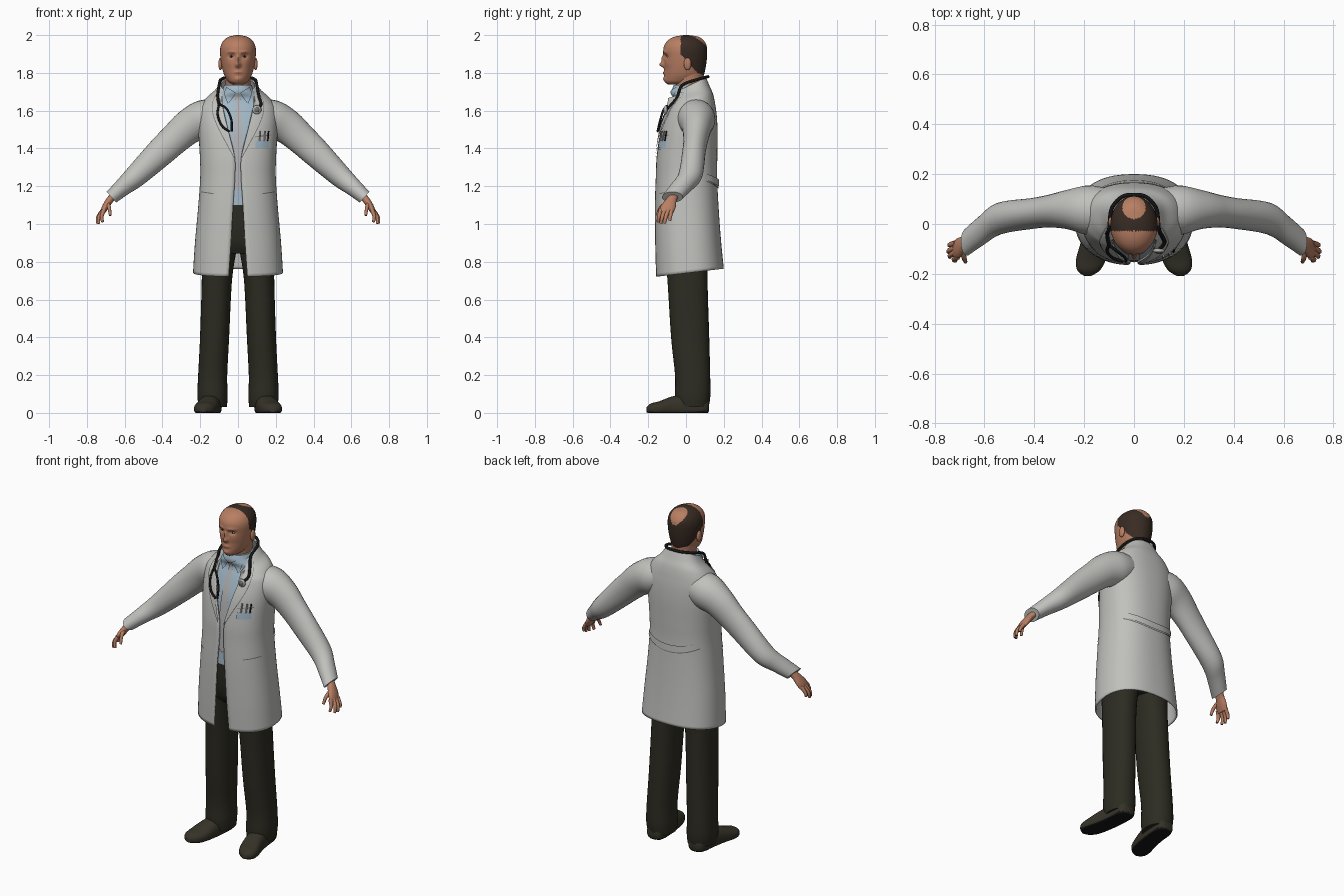
import bpy, bmesh, math
from mathutils import Vector
from mathutils.bvhtree import BVHTree

if "Cube" in bpy.data.objects:
    bpy.data.objects.remove(bpy.data.objects["Cube"])


def material(name, *rgb):
    m = bpy.data.materials.new(name)
    m.use_nodes = True
    m.diffuse_color = (*rgb, 1)
    m.node_tree.nodes["Principled BSDF"].inputs["Base Color"].default_value = (*rgb, 1)
    return m


SKIN = material("skin", .48, .21, .125)
HAIR = material("dark brown hair", .04, .024, .017)
COAT = material("off white cloth", .53, .53, .51)
PANTS = material("dark olive cloth", .026, .025, .016)
SHIRT = material("light blue cloth", .36, .48, .57)
TIE = material("silver grey", .44, .44, .45)
SHOE = material("dark leather", .036, .033, .021)
BLACK = material("black rubber", .008, .008, .008)
LIP = material("lip", .33, .12, .085)
SEAM = material("seam grey", .17, .17, .165)


def smooth(rows, k):
    """Catmull-Rom resampling of a list of tuples."""
    out, n = [], len(rows)
    for i in range(n - 1):
        p = [rows[max(0, min(n - 1, i + d))] for d in (-1, 0, 1, 2)]
        for s in range(k):
            t = s / k
            out.append(tuple(b + .5 * t * (c - a + t * (2 * a - 5 * b + 4 * c - d + t * (3 * (b - c) + d - a)))
                             for a, b, c, d in zip(*p)))
    return out + [tuple(rows[-1])]


def add(name, verts, faces, mat, mirror=False, angle=50):
    me = bpy.data.meshes.new(name)
    me.from_pydata(verts, [], faces)
    me.materials.append(mat)
    me.shade_smooth()
    me.set_sharp_from_angle(angle=math.radians(angle))
    ob = bpy.data.objects.new(name, me)
    bpy.context.collection.objects.link(ob)
    if mirror:
        ob.modifiers.new("mirror", 'MIRROR')
    return ob


def loft(name, rows, mat, u=(1, 0, 0), axis=None, seg=32, p=1.0, k=4, mirror=False, gap=False, warp=None):
    """Skin elliptical rings (x, y, z, half_u, half_v[, front gap])."""
    rows = smooth(rows, k)
    u, verts, n = Vector(u), [], len(rows)
    for i, r in enumerate(rows):
        c = Vector(r[:3])
        t = Vector(axis) if axis else (Vector(rows[min(i + 1, n - 1)][:3]) - Vector(rows[max(i - 1, 0)][:3]))
        v = t.cross(u).normalized()
        a0 = math.asin(min(.98, r[5] / r[3]) ** (1 / p)) if gap else 0
        for j in range(seg):
            a = a0 + (2 * math.pi - 2 * a0) * j / (seg - 1 if gap else seg)
            s, q = math.sin(a), math.cos(a)
            pt = c + u * r[3] * math.copysign(abs(s) ** p, s) - v * r[4] * math.copysign(abs(q) ** p, q)
            verts.append(warp(pt) if warp else pt)
    m = seg - 1 if gap else seg
    faces = [(i * seg + j, i * seg + (j + 1) % seg, (i + 1) * seg + (j + 1) % seg, (i + 1) * seg + j)
             for i in range(n - 1) for j in range(m)]
    if not gap:
        faces += [tuple(reversed(range(seg))), tuple(range((n - 1) * seg, n * seg))]
    return add(name, verts, faces, mat, mirror)


def surface(ob):
    """Return a function giving a point on the object's front (side -1) or back (+1)."""
    me = ob.data
    tree = BVHTree.FromPolygons([v.co for v in me.vertices], [tuple(f.vertices) for f in me.polygons])

    def at(x, z, off=.005, side=-1):
        hit = tree.ray_cast(Vector((x, side, z)), Vector((0, -side, 0)))[0]
        if hit is None or hit.y * side < 0:
            hit = tree.find_nearest(Vector((x, side * .15, z)))[0]
        return Vector((x, hit.y + side * off, z))
    return at


def ribbon(name, at, A, B, mat, off=.005, side=-1, mirror=False, k=6, m=6):
    """Thin plate on a surface between two (x, z) edges."""
    A, B = smooth(A, k), smooth(B, k)
    verts = [at(a[0] + (b[0] - a[0]) * j / m, a[1] + (b[1] - a[1]) * j / m, off, side)
             for a, b in zip(A, B) for j in range(m + 1)]
    w = m + 1
    faces = [(i * w + j, i * w + w + j, i * w + w + j + 1, i * w + j + 1) for i in range(len(A) - 1) for j in range(m)]
    return add(name, verts, faces, mat, mirror)


def cord(name, pts, r, mat, taper=1.0, mirror=False):
    cu = bpy.data.curves.new(name, 'CURVE')
    cu.dimensions, cu.bevel_depth, cu.bevel_resolution, cu.use_fill_caps = '3D', r, 2, True
    pts = smooth([tuple(q) for q in pts], 5)
    sp = cu.splines.new('POLY')
    sp.points.add(len(pts) - 1)
    for i, (q, c) in enumerate(zip(sp.points, pts)):
        q.co, q.radius = (*c, 1), 1 + (taper - 1) * i / (len(pts) - 1)
    sp.use_smooth = True
    cu.materials.append(mat)
    ob = bpy.data.objects.new(name, cu)
    bpy.context.collection.objects.link(ob)
    if mirror:
        ob.modifiers.new("mirror", 'MIRROR')


def ball(name, loc, size, mat, mirror=False):
    bm = bmesh.new()
    bmesh.ops.create_uvsphere(bm, u_segments=16, v_segments=10, radius=1)
    for v in bm.verts:
        v.co = Vector(loc) + Vector(a * b for a, b in zip(v.co, size))
    ob = add(name, [], [], mat, mirror)
    bm.to_mesh(ob.data)
    bm.free()
    ob.data.shade_smooth()


def ring(z, a, front, back, *gap):
    return (0, (front + back) / 2, z, a, (back - front) / 2, *gap)


# Open coat body: collar rises and hem lifts toward the back
def coat_warp(p):
    if p.z > 1.62:
        p.z += (p.z - 1.62) * 4 * (p.y - .03)
    elif p.z < 1.0:
        p.z += (1.0 - p.z) * .45 * p.y
    return p


coat_rows = [ring(.74, .238, -.16, .2, .05), ring(.9, .228, -.164, .186, .038), ring(1.1, .21, -.165, .172, .026),
             ring(1.25, .2, -.16, .165, .016), ring(1.36, .202, -.155, .166, .018), ring(1.5, .21, -.135, .167, .052),
             ring(1.6, .206, -.102, .16, .076), ring(1.66, .172, -.078, .146, .085),
             ring(1.7, .125, -.064, .125, .085), ring(1.74, .094, -.048, .106, .074)]
coat = loft("coat_body", coat_rows, COAT, axis=(0, 0, 1), seg=72, p=.85, k=6, gap=True, warp=coat_warp)
solid = coat.modifiers.new("thickness", 'SOLIDIFY')
solid.thickness, solid.offset = .008, -1
on_coat = surface(coat)

# Sleeves
loft("sleeves", [(.09, .05, 1.575, .09, .085), (.18, .055, 1.555, .1, .102), (.26, .058, 1.515, .08, .092),
                 (.335, .052, 1.45, .066, .082), (.41, .042, 1.38, .062, .076), (.54, .022, 1.255, .064, .06),
                 (.61, -.025, 1.195, .06, .047), (.67, -.072, 1.142, .055, .038)],
     COAT, u=(0, 1, 0), seg=28, mirror=True)

# Shirt, neck and tie
shirt_rows = [(x, y, z, a - .016, b - .016) for x, y, z, a, b, g in coat_rows[2:8]]
shirt = loft("shirt", shirt_rows + [ring(1.7, .092, -.075, .1), ring(1.735, .073, -.066, .09)],
             SHIRT, axis=(0, 0, 1), seg=48, p=.9)
on_shirt = surface(shirt)
loft("neck", [ring(1.66, .066, -.05, .085), ring(1.74, .066, -.055, .09), ring(1.8, .07, -.06, .095)], SKIN, axis=(0, 0, 1))
tie_edge = [(.017, 1.69), (.012, 1.655), (.022, 1.5), (.026, 1.3), (.024, 1.21), (.002, 1.175)]
ribbon("tie", on_shirt, [(-x, z) for x, z in tie_edge], tie_edge, TIE, .007)
ribbon("shirt_collar", on_shirt, [(.012, 1.695), (.03, 1.665), (.05, 1.64)], [(.062, 1.725), (.072, 1.69), (.055, 1.638)],
       SHIRT, .009, mirror=True)

# Coat lapels, seams and pockets
outer = [(.108, 1.7), (.136, 1.63), (.112, 1.53), (.02, 1.355)]
ribbon("lapels", on_coat, [(.085, 1.69), (.077, 1.6), (.053, 1.5), (.018, 1.36)], outer, COAT, .008, mirror=True)
ribbon("lapel_seams", on_coat, outer, [(x + .003, z - .003) for x, z in outer], SEAM, .005, mirror=True)
ribbon("hip_pocket_seams", on_coat, [(.13, 1.163), (.197, 1.173)], [(.13, 1.158), (.197, 1.168)], SEAM, .003, mirror=True)
ribbon("chest_pocket", on_coat, [(.09, 1.46), (.09, 1.39)], [(.172, 1.47), (.172, 1.4)], COAT, .004)
ribbon("chest_pocket_seam", on_coat, [(.09, 1.463), (.172, 1.473)], [(.09, 1.459), (.172, 1.469)], SEAM, .006)
ribbon("pocket_card", on_coat, [(.093, 1.44), (.093, 1.4)], [(.165, 1.445), (.165, 1.405)], SHIRT, .008)
for i, x in enumerate((.115, .14, .158)):
    cord("pocket_pen_%d" % i, [on_coat(x, 1.44, .01), on_coat(x + .004, 1.492, .01)], .004, (TIE, TIE, BLACK)[i])

# Half belt across the back
xs = [-.17 + .34 * i / 8 for i in range(9)]
ribbon("back_belt", on_coat, [(x, 1.195 + 1.2 * x * x) for x in xs], [(x, 1.235 + 1.0 * x * x) for x in xs], COAT, .009, side=1)
ribbon("back_belt_seam", on_coat, [(x, 1.188 + 1.2 * x * x) for x in xs], [(x, 1.195 + 1.2 * x * x) for x in xs],
       SEAM, .004, side=1)

# Trousers
loft("trouser_hips", [ring(.845, .16, -.09, .11), ring(.9, .185, -.12, .13), ring(1.0, .185, -.14, .14),
                      ring(1.12, .175, -.143, .135)], PANTS, axis=(0, 0, 1), p=.9)
loft("trouser_legs", [(.133, .035, .03, .074, .085), (.135, .035, .09, .08, .094), (.134, .035, .2, .077, .093),
                      (.124, .022, .4, .077, .101), (.112, .008, .7, .08, .106), (.1, .002, .86, .092, .115)],
     PANTS, axis=(0, 0, 1), p=.92, mirror=True)


# Shoes with darker soles
def flat_sole(p):
    p.z = max(p.z, 0)
    return p


shoes = loft("shoes", [(.137, .122, .035, .03, .025), (.138, .1, .035, .05, .05), (.142, .02, .035, .055, .065),
                       (.155, -.07, .03, .058, .058), (.172, -.14, .022, .06, .04), (.182, -.185, .02, .046, .03),
                       (.186, -.208, .017, .015, .014)], SHOE, axis=(0, -1, 0), p=.85, mirror=True, warp=flat_sole)
shoes.data.materials.append(BLACK)
for f in shoes.data.polygons:
    f.material_index = int(f.center.z < .008)

# Hands
loft("palms", [(.655, -.06, 1.155, .026, .02), (.68, -.08, 1.125, .03, .019), (.702, -.095, 1.09, .041, .018),
               (.718, -.103, 1.06, .036, .013)], SKIN, u=(0, 1, 0), seg=20, mirror=True)
fingers = {"index": ((.709, -.132, 1.075), (.722, -.143, 1.04), (.716, -.148, 1.01)),
           "middle": ((.716, -.113, 1.07), (.737, -.126, 1.035), (.738, -.133, 1.002)),
           "ring": ((.718, -.095, 1.07), (.742, -.107, 1.035), (.744, -.113, 1.003)),
           "little": ((.714, -.077, 1.075), (.738, -.083, 1.04), (.741, -.086, 1.018)),
           "thumb": ((.69, -.1, 1.11), (.682, -.135, 1.085), (.676, -.152, 1.045))}
for n, pts in fingers.items():
    cord(n + "_fingers", pts, .0125, SKIN, .6, True)

# Head with sculpted face: (x, z, push, width, height)
bumps = [(0, 1.843, -.026, .013, .014), (0, 1.872, -.014, .009, .02), (0, 1.8, -.007, .022, .012), (0, 1.768, -.007, .02, .012)]
for s in (-1, 1):
    bumps += [(s * .034, 1.888, .012, .016, .011), (s * .032, 1.91, -.005, .022, .008), (s * .045, 1.85, -.003, .02, .02)]


def sculpt(p):
    if p.y < -.03:
        p.y += sum(d * math.exp(-((p.x - x) / w) ** 2 - ((p.z - z) / h) ** 2) for x, z, d, w, h in bumps)
    return p


head = loft("head", [ring(1.738, .028, -.095, .05), ring(1.752, .05, -.111, .065), ring(1.775, .066, -.114, .088),
                     ring(1.8, .077, -.113, .098), ring(1.84, .087, -.114, .106), ring(1.88, .093, -.117, .111),
                     ring(1.92, .095, -.12, .112), ring(1.95, .089, -.113, .107), ring(1.975, .073, -.092, .09),
                     ring(1.992, .046, -.058, .064), ring(2.0, .008, -.01, .014)],
            SKIN, axis=(0, 0, 1), seg=112, k=8, warp=sculpt)
head.data.materials.append(HAIR)
for f in head.data.polygons:
    x, y, z = f.center
    line = -.028 if z > 1.9 else -.028 + (1.9 - z) * .9
    crown = z > 1.93 and (x / .047) ** 2 + ((y - .066) / .046) ** 2 < 1
    f.material_index = int(y > line and z > 1.765 and not crown)
on_face = surface(head)
ball("ears", (.093, .008, 1.847), (.011, .02, .033), SKIN, True)
ball("eyes", on_face(.034, 1.887, -.003), (.013, .006, .006), TIE, True)
ball("irises", on_face(.034, 1.887, .001), (.005, .004, .005), BLACK, True)
ribbon("eyebrows", on_face, [(.016, 1.906), (.035, 1.912), (.055, 1.905)], [(.016, 1.901), (.035, 1.907), (.055, 1.902)],
       LIP, .002, mirror=True)
ribbon("lips", on_face, [(-.025, 1.8), (0, 1.806), (.025, 1.8)], [(-.025, 1.799), (0, 1.794), (.025, 1.799)], LIP, .002)

# Stethoscope draped round the neck
hang = [on_coat(.112, 1.67, .012), on_coat(.122, 1.635, .012), on_coat(.1, 1.605, .014)]
drape = [(.1, -.02, 1.735), (.09, .06, 1.765), (.05, .108, 1.778)]
back = [(-x, y, z) for x, y, z in drape]
yoke = [on_coat(-.108, 1.68, .012), on_coat(-.1, 1.635, .012)]
cord("stethoscope_tube", hang[::-1] + drape + [(0, .117, 1.78)] + back[::-1] + yoke, .008, BLACK)
for i, path in enumerate(([(-.1, 1.635), (-.108, 1.58), (-.085, 1.52), (-.045, 1.49)],
                          [(-.1, 1.635), (-.06, 1.61), (-.035, 1.55), (-.033, 1.49)])):
    cord("stethoscope_prong_%d" % i, [on_coat(x, z, .014) for x, z in path], .006, BLACK)
ball("stethoscope_disc", on_coat(.1, 1.605, .018), (.024, .01, .024), TIE)
ball("stethoscope_disc_face", on_coat(.1, 1.605, .024), (.014, .008, .014), SEAM)
